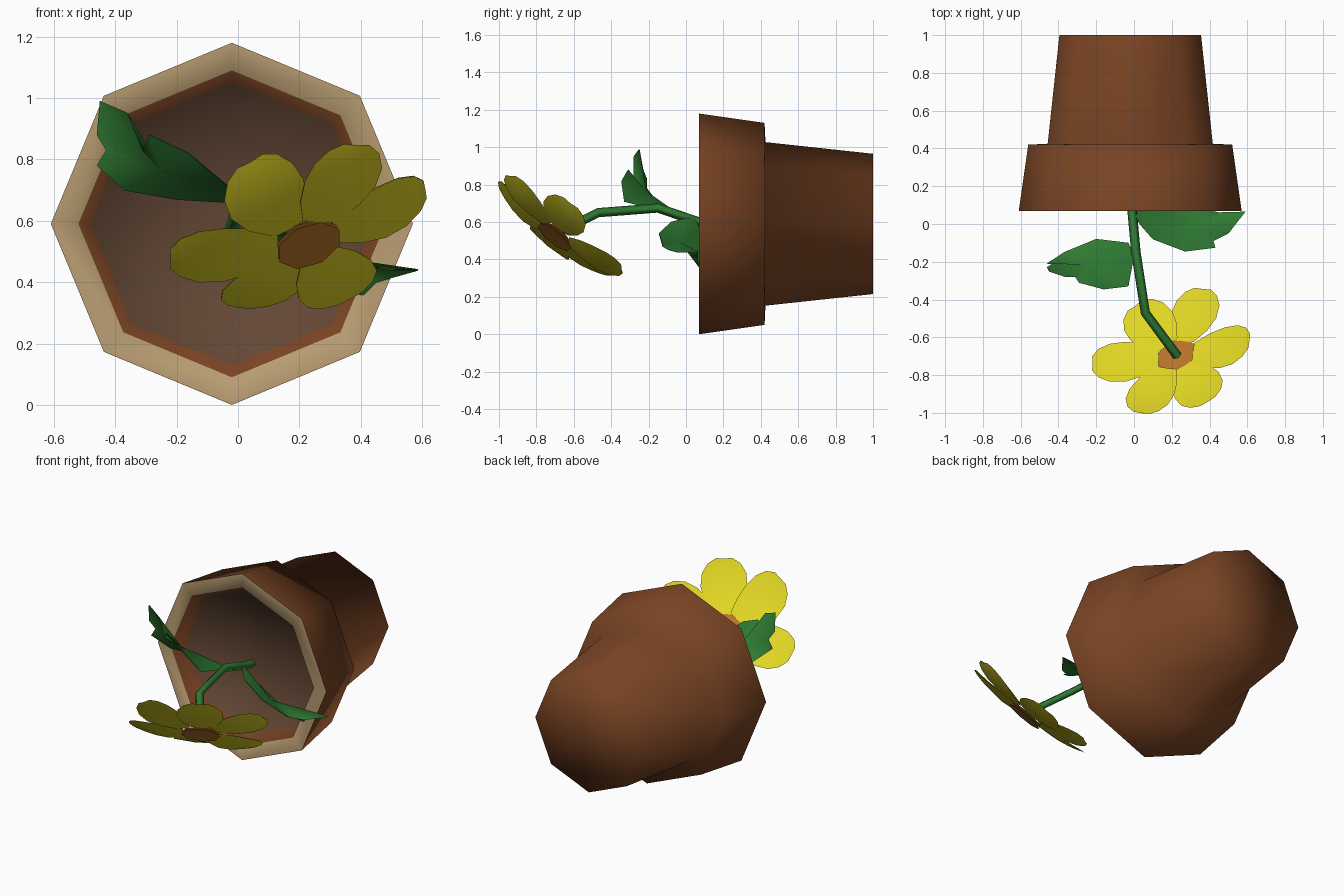
import bpy, bmesh, math
from mathutils import Vector

if "Cube" in bpy.data.objects:
    bpy.data.objects.remove(bpy.data.objects["Cube"])


def material(name, rgb):
    m = bpy.data.materials.new(name)
    lin = [(c / 255 / 12.92) if c < 11 else ((c / 255 + 0.055) / 1.055) ** 2.4 for c in rgb]
    m.diffuse_color = (*lin, 1)
    m.use_nodes = True
    m.node_tree.nodes["Principled BSDF"].inputs["Base Color"].default_value = m.diffuse_color
    return m


TERRACOTTA = material("terracotta", (120, 67, 35))
TAN = material("pale_clay", (185, 157, 114))
SOIL = material("soil", (99, 71, 53))
GREEN = material("leaf_green", (48, 125, 52))
YELLOW = material("petal_yellow", (224, 213, 36))
ORANGE = material("flower_centre", (184, 117, 42))


def finish(bm, name, mats, thickness=0):
    """Smooth object; thin parts get a front and a back skin."""
    me = bpy.data.meshes.new(name)
    for f in bm.faces:
        f.smooth = True
    bm.to_mesh(me)
    bm.free()
    ob = bpy.data.objects.new(name, me)
    bpy.context.collection.objects.link(ob)
    for m in mats:
        me.materials.append(m)
    if thickness:
        mod = ob.modifiers.new("thickness", "SOLIDIFY")
        mod.thickness = thickness
        mod.offset = 0
        mod.use_rim = False
    return ob


def lathe(name, profile, mats, slots, sides=8):
    """Turn (radius, y) points around the pot axis."""
    bm = bmesh.new()
    rings = []
    for r, y in profile:
        rings.append([bm.verts.new((-0.02 + r * math.sin(k * math.tau / sides), y,
                                    0.59 + r * math.cos(k * math.tau / sides)))
                      for k in range(sides)])
    for i in range(len(rings) - 1):
        a, b = rings[i], rings[i + 1]
        for k in range(sides):
            n = (k + 1) % sides
            f = bm.faces.new((b[k], b[n], a[n], a[k]))
            f.material_index = slots[i]
    bmesh.ops.remove_doubles(bm, verts=bm.verts, dist=1e-5)
    return finish(bm, name, mats)


# Pot lying on its side, mouth towards the front
lathe("pot_shell", [(0, 1), (0.375, 1), (0.437, 0.425), (0.54, 0.42), (0.59, 0.07)],
      [TERRACOTTA], [0, 0, 0, 0])
# Lip, inner wall and soil
lathe("pot_mouth", [(0.59, 0.07), (0.50, 0.07), (0.46, 0.17), (0, 0.17)],
      [TAN, TERRACOTTA, SOIL], [0, 1, 2])


# Stem: four-sided tube along a bent path
curve = bpy.data.curves.new("stem", "CURVE")
curve.dimensions = "3D"
curve.bevel_depth = 0.025
curve.bevel_resolution = 0
curve.use_fill_caps = True
path = [(-0.02, 0.18, 0.57), (-0.01, 0.07, 0.60), (0.01, -0.15, 0.675),
        (0.06, -0.47, 0.65), (0.23, -0.70, 0.535)]
sp = curve.splines.new("POLY")
sp.points.add(len(path) - 1)
for p, co in zip(sp.points, path):
    p.co = (*co, 1)
stem = bpy.data.objects.new("stem", curve)
bpy.context.collection.objects.link(stem)
curve.materials.append(GREEN)


# Leaves: lobed outlines fanned from a centre point
def leaf(name, centre, outline):
    bm = bmesh.new()
    c = bm.verts.new(centre)
    vs = [bm.verts.new(p) for p in outline]
    for i, v in enumerate(vs):
        bm.faces.new((c, v, vs[(i + 1) % len(vs)]))
    return finish(bm, name, [GREEN], 0.004)


leaf("upper_leaf", (-0.25, -0.215, 0.765),
     [(0, -0.17, 0.67), (-0.03, -0.33, 0.71), (-0.16, -0.345, 0.82), (-0.29, -0.31, 0.88),
      (-0.31, -0.28, 0.83), (-0.36, -0.28, 0.95), (-0.45, -0.25, 0.99), (-0.46, -0.23, 0.88),
      (-0.43, -0.21, 0.83), (-0.46, -0.21, 0.78), (-0.37, -0.15, 0.70),
      (-0.2, -0.08, 0.67), (-0.03, -0.1, 0.66)])
leaf("lower_leaf", (0.25, -0.03, 0.49),
     [(0, 0.05, 0.62), (0.03, 0, 0.62), (0.1, -0.08, 0.60), (0.27, -0.145, 0.54),
      (0.43, -0.125, 0.47), (0.42, -0.09, 0.45), (0.5, -0.05, 0.44), (0.59, 0.065, 0.44),
      (0.45, 0.06, 0.40), (0.41, 0.07, 0.36), (0.34, 0.08, 0.36),
      (0.2, 0.1, 0.42), (0.03, 0.08, 0.54)])


# Flower: six blunt petals around a flat centre, facing forward and down
CENTRE = Vector((0.23, -0.70, 0.525))
FACING = Vector((0.33, -0.60, -0.73)).normalized()
# petal tip and sideways shift of its middle
TIPS = [((0.04, -1.0, 0.79), 0.025), ((0.39, -0.94, 0.845), 0), ((0.61, -0.62, 0.70), 0),
        ((0.365, -0.345, 0.345), 0), ((0.005, -0.435, 0.318), 0), ((-0.22, -0.74, 0.475), 0)]
# fraction along the petal, half width, forward bow
SECTIONS = [(0.22, 0.062, 0.0), (0.42, 0.112, 0.012), (0.62, 0.135, 0.018),
            (0.80, 0.128, 0.014), (0.93, 0.095, 0.006), (1.0, 0.048, 0.0)]
for n, (tip, shift) in enumerate(TIPS):
    bm = bmesh.new()
    along = Vector(tip) - CENTRE
    side = FACING.cross(along).normalized()
    left = -1 if side.x > 0 else 1
    rows = []
    for t, w, bow in SECTIONS:
        mid = CENTRE + along * t + FACING * bow
        mid += side * left * shift * math.sin(math.pi * t)
        rows.append([bm.verts.new(mid + side * w * s - FACING * 0.01 * abs(s) * w / 0.13)
                     for s in (-1, 0, 1)])
    for a, b in zip(rows, rows[1:]):
        for k in range(2):
            bm.faces.new((a[k], a[k + 1], b[k + 1], b[k]))
    finish(bm, f"petal_{n + 1}", [YELLOW], 0.004)

# Flower centre disc
bm = bmesh.new()
u = FACING.cross(Vector((0, 0, 1))).normalized()
v = FACING.cross(u)
ring = [bm.verts.new(CENTRE + 0.112 * (u * math.cos(k * math.tau / 8) + v * math.sin(k * math.tau / 8)))
        for k in range(8)]
bm.faces.new(ring)
finish(bm, "flower_centre", [ORANGE], 0.016)
